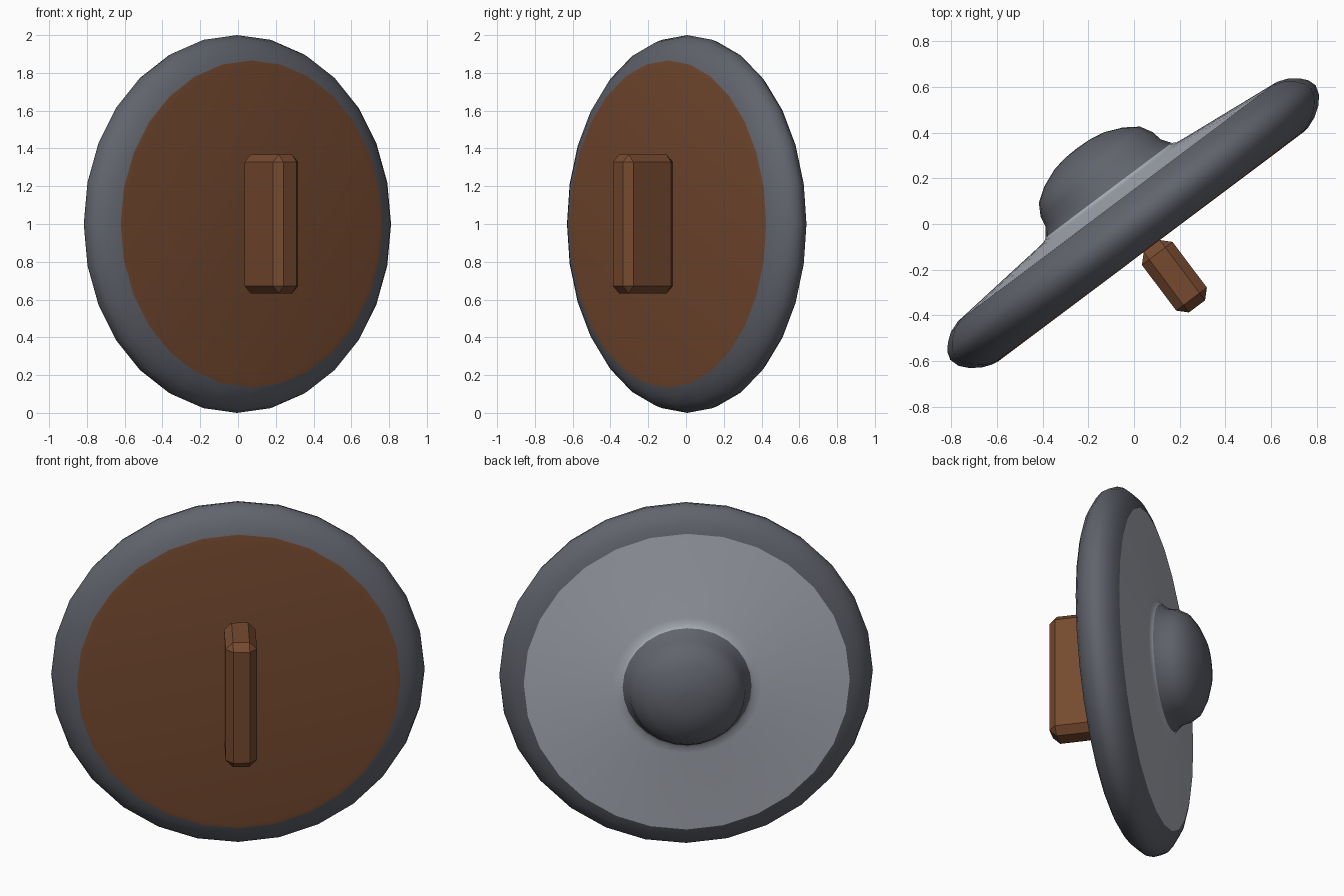
import bpy, bmesh
from math import sin, cos, tau, radians
from mathutils import Matrix

SIDES = 28
# Turn the shield about the vertical and lift its centre
PLACE = Matrix.Translation((0, 0, 1)) @ Matrix.Rotation(radians(36.9), 4, 'Z')

cube = bpy.data.objects.get("Cube")
if cube:
    bpy.data.objects.remove(cube, do_unlink=True)


def material(name, rgb):
    m = bpy.data.materials.new(name)
    m.use_nodes = True
    m.diffuse_color = (*rgb, 1)
    bsdf = m.node_tree.nodes["Principled BSDF"]
    bsdf.inputs["Base Color"].default_value = (*rgb, 1)
    bsdf.inputs["Roughness"].default_value = 0.6
    return m


def finish(name, bm, mat, smooth):
    bmesh.ops.transform(bm, matrix=PLACE, verts=bm.verts)
    for f in bm.faces:
        f.smooth = smooth
    mesh = bpy.data.meshes.new(name)
    bm.to_mesh(mesh)
    bm.free()
    mesh.materials.append(mat)
    ob = bpy.data.objects.new(name, mesh)
    bpy.context.collection.objects.link(ob)
    return ob


def lathe(name, profile, mat):
    """Turn (radius, offset) points, listed front to back, round the y axis."""
    bm = bmesh.new()
    rings = []
    for r, w in profile:
        count = SIDES if r > 0 else 1
        rings.append([bm.verts.new((r * sin(tau * i / SIDES), w, r * cos(tau * i / SIDES)))
                      for i in range(count)])
    for a, b in zip(rings, rings[1:]):
        for i in range(SIDES):
            j = (i + 1) % SIDES
            quad = [a[i % len(a)], a[j % len(a)], b[j % len(b)], b[i % len(b)]]
            bm.faces.new(list(dict.fromkeys(quad)))
    bmesh.ops.recalc_face_normals(bm, faces=bm.faces)
    # Open shells: make sure the normals point away from the shield's middle
    if sum(f.normal.dot(f.calc_center_median()) * f.calc_area() for f in bm.faces) < 0:
        bmesh.ops.reverse_faces(bm, faces=bm.faces)
    return finish(name, bm, mat, True)


slate = material("dark slate metal", (0.12, 0.128, 0.153))
silver = material("pale steel", (0.43, 0.455, 0.51))
wood = material("brown wood", (0.18, 0.068, 0.029))

# Domed boss with a flared foot
lathe("boss", [(0, 0.415), (0.07, 0.412), (0.135, 0.4), (0.215, 0.367), (0.277, 0.325),
               (0.307, 0.272), (0.316, 0.226), (0.345, 0.185)], slate)

# Shallow cone plate around the boss
lathe("face_plate", [(0.345, 0.185), (0.362, 0.174), (0.40, 0.169), (0.873, 0.122)], silver)

# Rounded outer rim
lathe("rim", [(0.873, 0.122), (0.925, 0.103), (0.963, 0.074), (0.989, 0.043), (1.0, 0.008),
              (0.987, -0.035), (0.955, -0.071), (0.91, -0.102), (0.866, -0.119)], slate)

# Wooden backing board
lathe("backing_board", [(0.866, -0.119), (0.835, -0.124), (0, -0.124)], wood)

# Chamfered grip block on the back
bm = bmesh.new()
bmesh.ops.create_cube(bm, size=1)
bmesh.ops.scale(bm, vec=(0.168, 0.33, 0.735), verts=bm.verts)
bmesh.ops.translate(bm, vec=(0.004, -0.289, 0), verts=bm.verts)
bmesh.ops.bevel(bm, geom=bm.edges[:], offset=0.04, segments=1, affect='EDGES')
finish("grip", bm, wood, False)
